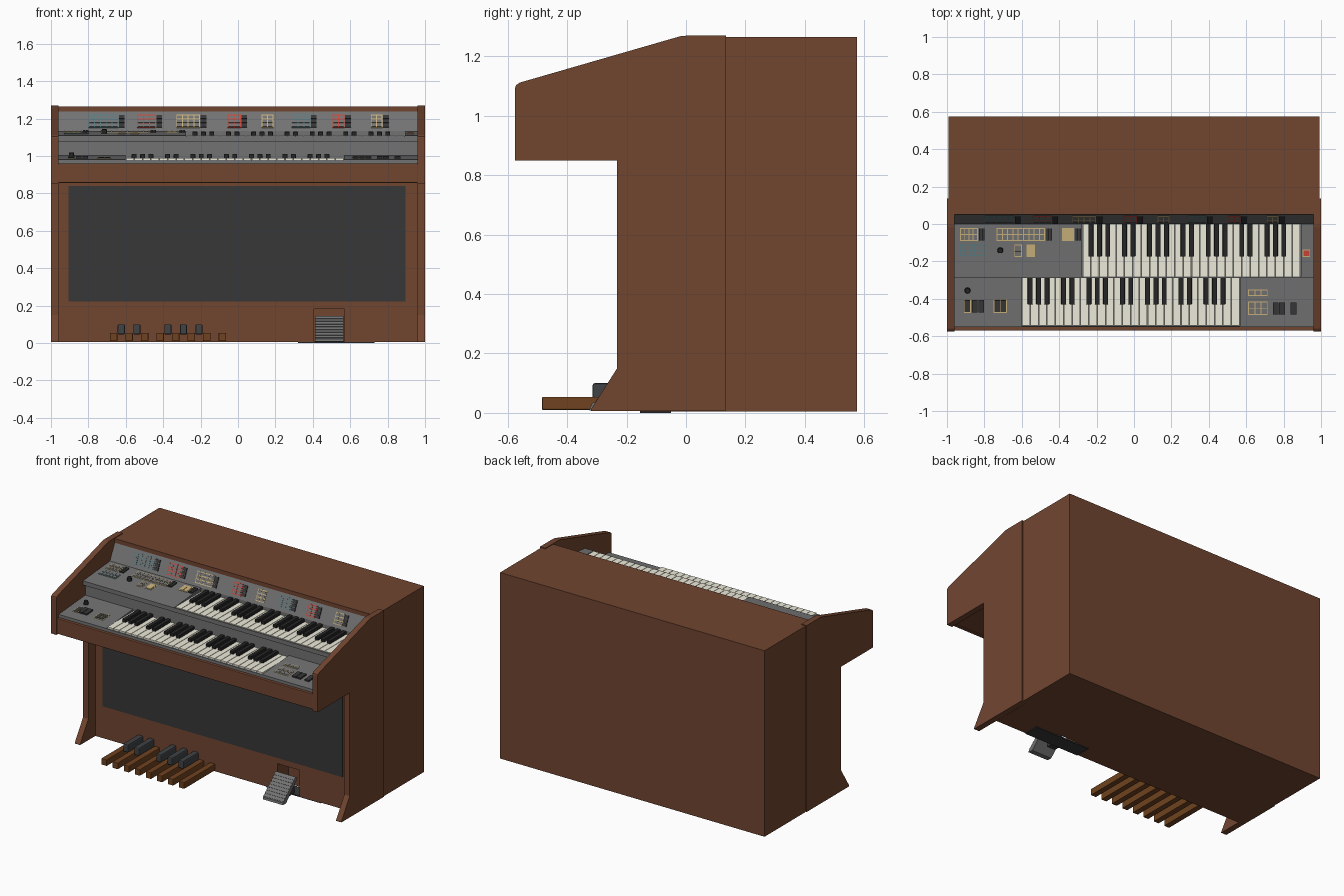
import bpy, bmesh
from math import atan2
from mathutils import Matrix


def mat(name, r, g, b):
    m = bpy.data.materials.new(name)
    m.diffuse_color = (r, g, b, 1)
    return m


WOOD = mat("wood", 0.165, 0.06, 0.03)
PEDAL = mat("pedal_wood", 0.16, 0.055, 0.014)
GREY = mat("panel_grey", 0.17, 0.17, 0.17)
DARK = mat("dark", 0.038, 0.038, 0.038)
SLATE = mat("slate", 0.05, 0.055, 0.06)
BLACK = mat("black", 0.018, 0.018, 0.018)
IVORY = mat("ivory", 0.85, 0.83, 0.7)
TAN = mat("tan", 0.6, 0.45, 0.2)
TEAL = mat("teal", 0.1, 0.2, 0.22)
RED = mat("red", 0.6, 0.06, 0.04)


def finish(name, bm, m, loc=(0, 0, 0), tilt=0, bevel=0):
    bmesh.ops.recalc_face_normals(bm, faces=bm.faces)
    me = bpy.data.meshes.new(name)
    bm.to_mesh(me)
    bm.free()
    me.materials.append(m)
    ob = bpy.data.objects.new(name, me)
    ob.location = loc
    ob.rotation_euler.x = tilt
    bpy.context.collection.objects.link(ob)
    if bevel:
        mod = ob.modifiers.new("bevel", "BEVEL")
        mod.width, mod.segments = bevel, 2
    return ob


def boxes(name, items, m, **kw):
    """One object from boxes given as (x0, x1, y0, y1, z0, z1)."""
    bm = bmesh.new()
    for x0, x1, y0, y1, z0, z1 in items:
        t = Matrix.Translation(((x0 + x1) / 2, (y0 + y1) / 2, (z0 + z1) / 2))
        s = Matrix.Diagonal((x1 - x0, y1 - y0, z1 - z0, 1))
        bmesh.ops.create_cube(bm, size=1, matrix=t @ s)
    return finish(name, bm, m, **kw)


def prism(name, profile, spans, m, **kw):
    """Side profile of (y, z) points extruded over each x span."""
    bm = bmesh.new()
    for x0, x1 in spans:
        a = [bm.verts.new((x0, y, z)) for y, z in profile]
        b = [bm.verts.new((x1, y, z)) for y, z in profile]
        bm.faces.new(a)
        bm.faces.new(b[::-1])
        for i in range(len(a)):
            bm.faces.new((a[i - 1], a[i], b[i], b[i - 1]))
    return finish(name, bm, m, **kw)


# Cabinet: side panels with stepped-back legs and angled feet
side = [(-0.32, 0.006), (-0.32, 0.012), (-0.232, 0.15), (-0.232, 0.85), (-0.575, 0.85),
        (-0.575, 1.095), (-0.572, 1.104), (-0.56, 1.112), (-0.02, 1.268), (0.0, 1.27),
        (0.135, 1.27), (0.135, 0.006)]
prism("side_panels", side, [(-1, -0.96), (0.96, 1)], WOOD)
boxes("rear_cabinet", [(-0.992, 0.992, 0.135, 0.575, 0.004, 1.265)], WOOD)
boxes("top_board", [(-0.96, 0.96, 0.05, 0.136, 1.235, 1.265)], WOOD)
boxes("front_panel", [(-0.96, 0.405, -0.155, -0.13, 0.005, 0.86),
                      (0.57, 0.96, -0.155, -0.13, 0.005, 0.86),
                      (0.405, 0.57, -0.155, -0.13, 0.182, 0.86)], WOOD)
boxes("bottom_board", [(-0.96, 0.405, -0.131, 0.136, 0.005, 0.03),
                       (0.57, 0.96, -0.131, 0.136, 0.005, 0.03),
                       (0.405, 0.57, -0.03, 0.136, 0.005, 0.03)], WOOD)
boxes("pedal_recess", [(0.395, 0.405, -0.131, -0.03, 0.005, 0.19),
                       (0.57, 0.58, -0.131, -0.03, 0.005, 0.19),
                       (0.395, 0.58, -0.04, -0.03, 0.005, 0.19),
                       (0.395, 0.58, -0.131, -0.03, 0.182, 0.192)], WOOD)
boxes("speaker_cloth", [(-0.905, 0.895, -0.158, -0.15, 0.222, 0.84)], DARK)
boxes("keyboard_shelf", [(-0.96, 0.96, -0.55, -0.131, 0.86, 0.9)], WOOD)
boxes("front_rail", [(-0.96, 0.96, -0.57, -0.547, 0.856, 0.96)], WOOD, bevel=0.004)

# Bass pedals: one octave
nat = [-0.665 + 0.083 * i for i in range(8)]
boxes("bass_pedals", [(x - 0.02, x + 0.02, -0.485, -0.145, 0.01, 0.054) for x in nat],
      PEDAL, bevel=0.004)
boxes("bass_sharp_pedals", [(nat[i] + 0.022, nat[i] + 0.061, -0.315, -0.145, 0.045, 0.1)
                            for i in (0, 1, 3, 4, 5)], SLATE, bevel=0.008)

# Expression pedal
prism("expression_pedal", [(-0.325, 0.008), (-0.322, 0.022), (-0.185, 0.145), (-0.165, 0.132), (-0.29, 0.006)],
      [(0.413, 0.563)], GREY)
boxes("expression_pedal_ribs", [(0.413, 0.563, t, t + 0.012, -0.001, 0.003)
                                for t in [0.006 + 0.022 * i for i in range(8)]],
      GREY, loc=(0, -0.322, 0.022), tilt=atan2(0.123, 0.137))
boxes("expression_pedal_base", [(0.32, 0.73, -0.155, -0.05, 0.0, 0.008),
                                (0.46, 0.52, -0.2, -0.14, 0.007, 0.115)], DARK)

# Control decks either side of each manual
boxes("lower_key_bed", [(-0.96, 0.96, -0.547, -0.25, 0.89, 0.97),
                        (-0.605, 0.57, -0.55, -0.545, 0.95, 0.979)], GREY)
prism("lower_decks", [(-0.55, 0.955), (-0.55, 0.98), (-0.26, 1.002), (-0.26, 0.955)],
      [(-0.96, -0.602), (0.567, 0.96)], GREY)
boxes("manual_riser", [(-0.96, 0.96, -0.265, 0.01, 0.96, 1.085)], GREY)
boxes("upper_key_bed", [(-0.96, 0.96, -0.284, 0.01, 1.078, 1.094),
                        (-0.28, 0.895, -0.288, -0.281, 1.078, 1.107)], GREY)
prism("upper_decks", [(-0.29, 1.08), (-0.29, 1.108), (0.002, 1.132), (0.002, 1.08)],
      [(-0.96, -0.277), (0.892, 0.96)], GREY)
prism("back_panel", [(0, 1.07), (0, 1.132), (0.05, 1.237), (0.136, 1.237), (0.136, 1.07)],
      [(-0.96, 0.96)], GREY)


# Manuals: 26 naturals running F to C
def manual(name, x0, y0, y1, ys, z):
    w = 1.165 / 26
    boxes(name + "_natural_keys", [(x0 + i * w + 0.0015, x0 + (i + 1) * w - 0.0015, y0, y1, z - 0.02, z)
                                   for i in range(26)], IVORY)
    sharps = [x0 + (i + 1) * w for i in range(25) if i % 7 not in (3, 6)]
    boxes(name + "_sharp_keys", [(x - 0.013, x + 0.013, ys, y1, z - 0.005, z + 0.02)
                                 for x in sharps], BLACK, bevel=0.003)


manual("lower", -0.6, -0.544, -0.264, -0.43, 0.99)
manual("upper", -0.275, -0.28, 0.002, -0.175, 1.11)

# Tilted control surfaces: (origin y, origin z, tilt)
LOWER = (-0.55, 0.98, atan2(0.022, 0.29))
UPPER = (-0.29, 1.108, atan2(0.024, 0.292))
BACK = (0.0, 1.132, atan2(0.105, 0.05))


def place(surface):
    return dict(loc=(0, surface[0], surface[1]), tilt=surface[2])


def grid(x0, x1, y0, y1, cols, rows, h, gap=0.005):
    cw, rh = (x1 - x0 - gap) / cols, (y1 - y0 - gap) / rows
    return [(x0 + gap + i * cw, x0 + (i + 1) * cw, y0 + gap + j * rh, y0 + (j + 1) * rh, -0.002, h)
            for i in range(cols) for j in range(rows)]


def group(name, surface, x0, x1, y0, y1, cols, rows, colour, cap=GREY):
    """Coloured surround with a grid of buttons; y is distance up the surface."""
    boxes(name + "_surround", [(x0, x1, y0, y1, -0.002, 0.002)], colour, **place(surface))
    boxes(name + "_buttons", grid(x0, x1, y0, y1, cols, rows, 0.004), cap, **place(surface))


# Stop groups on the back panel, most with a dark rocker bank at the right
for i, (a, b, cols, c, rocker) in enumerate([
        (-0.80, -0.64, 5, TEAL, 1), (-0.54, -0.44, 3, RED, 1), (-0.33, -0.203, 4, TAN, 1),
        (-0.055, 0.015, 2, RED, 1), (0.125, 0.19, 2, TAN, 0), (0.285, 0.387, 3, TEAL, 1),
        (0.505, 0.57, 2, RED, 1), (0.71, 0.772, 2, TAN, 1)]):
    group(f"stop_group_{i + 1}", BACK, a, b, 0.02, 0.097, cols, 3, c)
    if rocker:
        boxes(f"stop_rockers_{i + 1}", grid(b, b + 0.037, 0.02, 0.097, 1, 3, 0.007, 0.003),
              DARK, **place(BACK))

# Upper deck controls
group("rhythm_buttons", UPPER, -0.93, -0.835, 0.2, 0.27, 4, 2, TAN)
group("tempo_buttons", UPPER, -0.93, -0.8, 0.12, 0.18, 5, 2, TEAL)
group("voice_buttons", UPPER, -0.735, -0.475, 0.2, 0.27, 9, 2, TAN)
group("preset_buttons", UPPER, -0.385, -0.32, 0.2, 0.27, 2, 1, TAN, TAN)
group("chord_buttons", UPPER, -0.64, -0.6, 0.115, 0.18, 1, 2, TAN)
group("memory_button", UPPER, -0.575, -0.53, 0.115, 0.18, 1, 1, TAN, TAN)
group("power_switch", UPPER, 0.902, 0.942, 0.115, 0.155, 1, 1, TAN, RED)
boxes("upper_switches", [s for x in (-0.832, -0.472, -0.316)
                         for s in grid(x, x + 0.036, 0.2, 0.27, 2, 1, 0.008, 0.003)],
      DARK, **place(UPPER))

# Lower deck controls
group("bass_switches", LOWER, -0.91, -0.872, 0.075, 0.148, 1, 1, TAN, DARK)
group("sustain_switches", LOWER, -0.75, -0.68, 0.075, 0.148, 2, 1, TAN, DARK)
group("effect_buttons", LOWER, 0.61, 0.715, 0.165, 0.2, 3, 1, TAN)
group("solo_buttons", LOWER, 0.61, 0.715, 0.065, 0.135, 3, 2, TAN)
boxes("lower_switches", grid(-0.868, -0.8, 0.075, 0.148, 2, 1, 0.01, 0.003)
      + grid(0.74, 0.81, 0.065, 0.135, 2, 1, 0.01, 0.003)
      + grid(0.835, 0.872, 0.065, 0.135, 1, 1, 0.01, 0.003), DARK, **place(LOWER))

# Rotary knobs
for name, surface, x, y in (("upper_knob", UPPER, -0.715, 0.15), ("lower_knob", LOWER, -0.89, 0.195)):
    bm = bmesh.new()
    bmesh.ops.create_cone(bm, cap_ends=True, segments=20, radius1=0.016, radius2=0.013, depth=0.024,
                          matrix=Matrix.Translation((x, y, 0.011)))
    finish(name, bm, BLACK, **place(surface))
